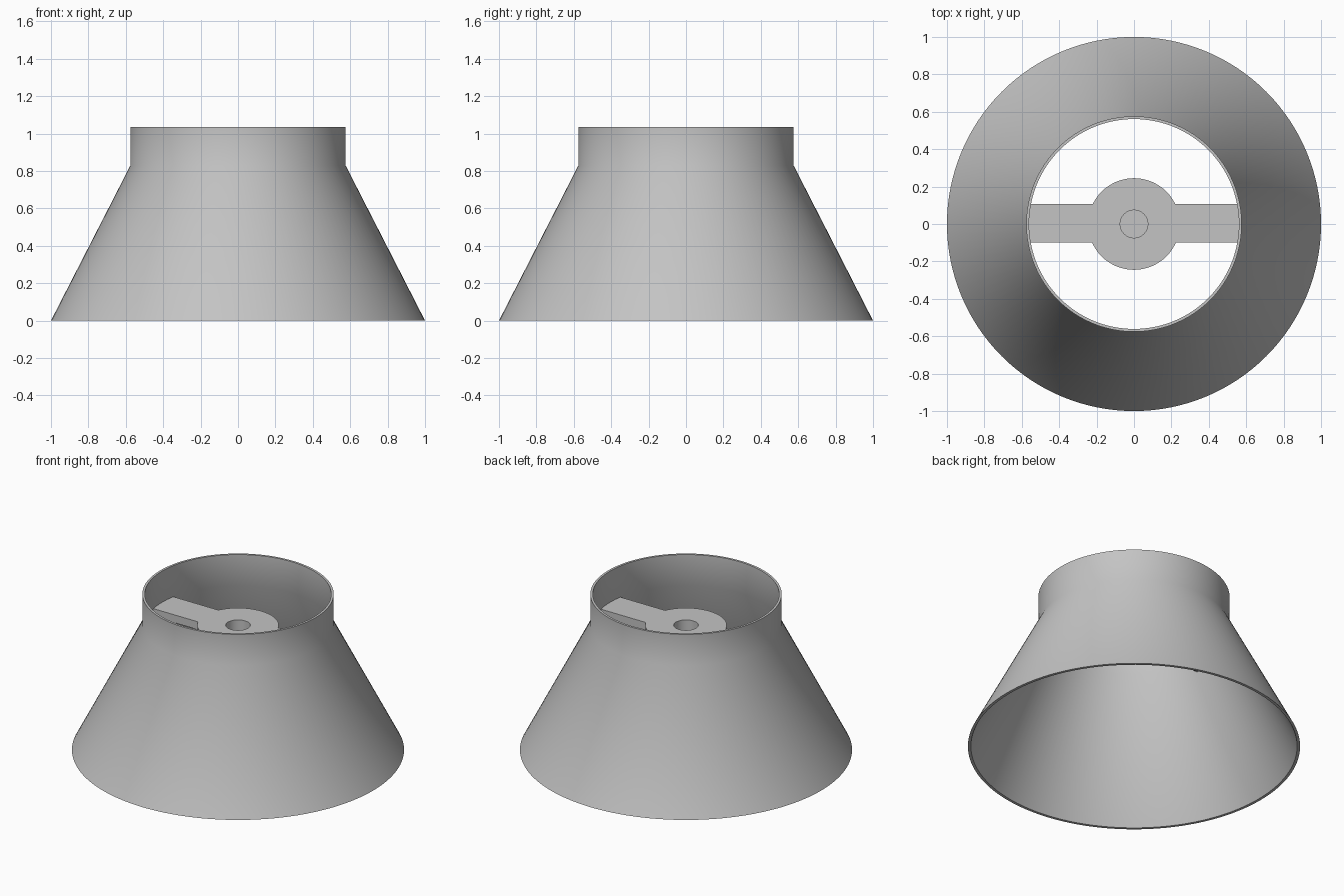
import bpy
import bmesh
from math import cos, sin, asin, pi, radians

cube = bpy.data.objects.get("Cube")
if cube:
    bpy.data.objects.remove(cube, do_unlink=True)

GREY = (0.55, 0.55, 0.55, 1.0)
mat = bpy.data.materials.new("plain grey")
mat.use_nodes = True
mat.diffuse_color = GREY
bsdf = mat.node_tree.nodes["Principled BSDF"]
bsdf.inputs["Base Color"].default_value = GREY
bsdf.inputs["Roughness"].default_value = 0.6

TOP, NECK, ARM_BOTTOM = 1.035, 0.828, 0.776
HUB_R = 0.245


def finish(name, bm):
    """Turn a bmesh into a smooth-shaded object with sharp edges kept."""
    bmesh.ops.recalc_face_normals(bm, faces=bm.faces)
    mesh = bpy.data.meshes.new(name)
    bm.to_mesh(mesh)
    bm.free()
    mesh.materials.append(mat)
    obj = bpy.data.objects.new(name, mesh)
    bpy.context.collection.objects.link(obj)
    bpy.ops.object.select_all(action="DESELECT")
    obj.select_set(True)
    bpy.context.view_layer.objects.active = obj
    bpy.ops.object.shade_smooth_by_angle(angle=radians(32))
    return obj


def lathe(name, profile, segments, closed):
    """Revolve (radius, z) points; an open profile gets its end rings capped."""
    bm = bmesh.new()
    rings = [[bm.verts.new((r * cos(2 * pi * i / segments),
                            r * sin(2 * pi * i / segments), z))
              for i in range(segments)] for r, z in profile]
    pairs = list(zip(rings, rings[1:]))
    if closed:
        pairs.append((rings[-1], rings[0]))
    for a, b in pairs:
        for i in range(segments):
            j = (i + 1) % segments
            bm.faces.new((a[i], a[j], b[j], b[i]))
    if not closed:
        bm.faces.new(rings[0])
        bm.faces.new(rings[-1])
    return finish(name, bm)


def arm(name, side):
    """Flat spoke with a curved end against the hub and against the wall."""
    y0, y1, steps = -0.1, 0.108, 8

    def outline(z, wall_r):
        points = []
        for r, order in ((HUB_R, 1), (wall_r, -1)):
            a0, a1 = asin(y0 / r), asin(y1 / r)
            angles = [a0 + (a1 - a0) * i / steps for i in range(steps + 1)]
            for a in angles[::order]:
                points.append((side * r * cos(a), r * sin(a), z))
        return [bm.verts.new(p) for p in points]

    bm = bmesh.new()
    upper = outline(NECK, 0.566)
    lower = outline(ARM_BOTTOM, 0.594)
    bm.faces.new(upper)
    bm.faces.new(lower)
    for i in range(len(upper)):
        j = (i + 1) % len(upper)
        bm.faces.new((upper[i], upper[j], lower[j], lower[i]))
    return finish(name, bm)


# Thin flared shell with a straight collar
lathe("shade_shell", [(1.0, 0), (0.576, NECK), (0.576, TOP),
                      (0.561, TOP), (0.561, NECK), (0.982, 0)], 128, True)

# Round hub with a blind socket in its top
lathe("hub", [(HUB_R, 0.73), (HUB_R, NECK),
              (0.074, NECK), (0.074, 0.75)], 64, False)

# Two spokes joining the hub to the shell
for side, label in ((1, "left"), (-1, "right")):
    arm(label + "_arm", side)
